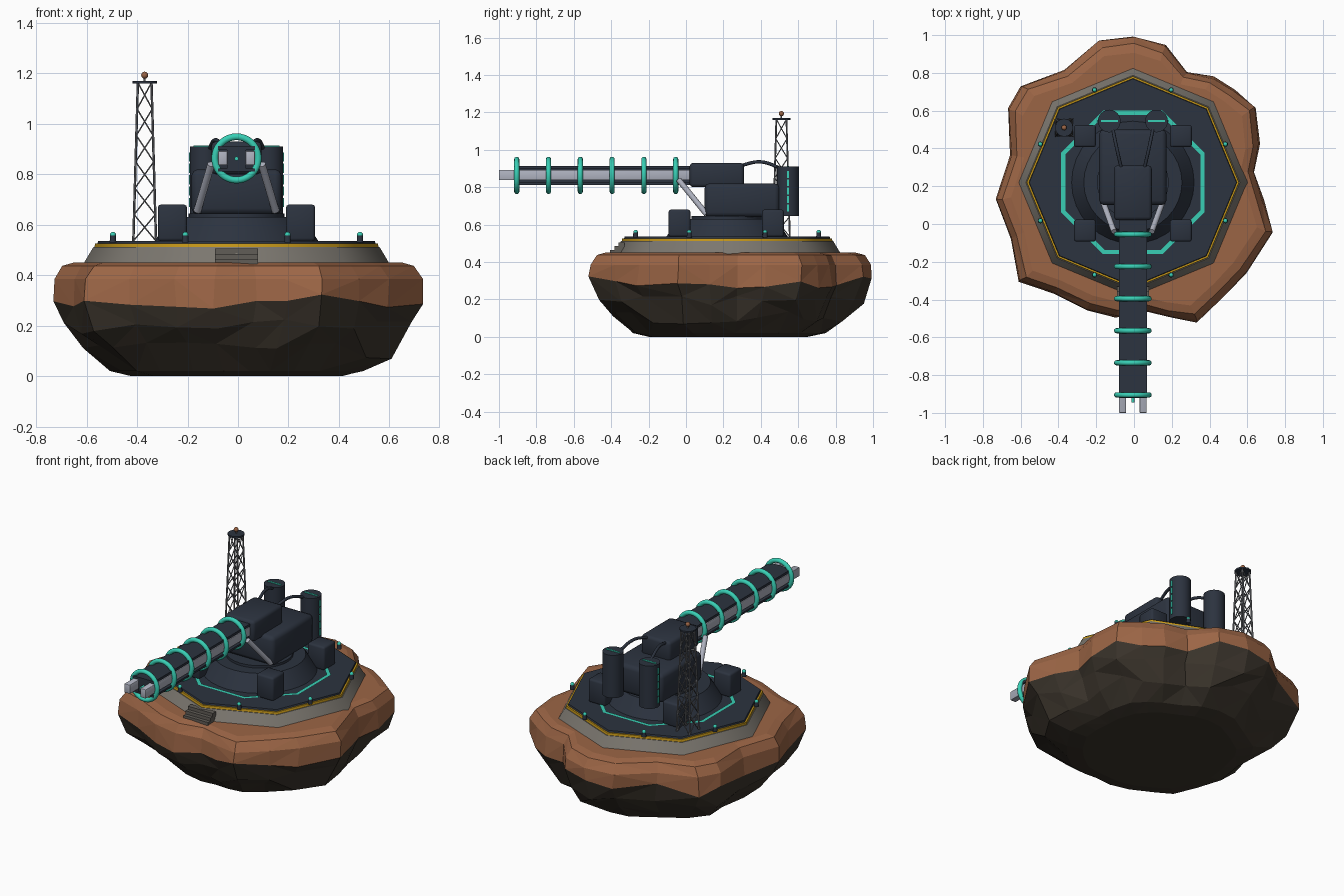
import bpy, bmesh, math, random
from mathutils import Vector, Matrix

random.seed(4)
if "Cube" in bpy.data.objects:
    bpy.data.objects.remove(bpy.data.objects["Cube"], do_unlink=True)


def material(name, *rgb):
    m = bpy.data.materials.new(name)
    m.use_nodes = True
    m.diffuse_color = (*rgb, 1)
    m.node_tree.nodes["Principled BSDF"].inputs["Base Color"].default_value = (*rgb, 1)
    return m


rust = material("rust rock", 0.33, 0.13, 0.06)
dark_rock = material("dark rock", 0.044, 0.035, 0.025)
concrete = material("concrete", 0.2, 0.185, 0.16)
step_grey = material("step grey", 0.12, 0.11, 0.095)
navy = material("navy metal", 0.025, 0.033, 0.05)
teal = material("teal glow", 0.04, 0.62, 0.46)
yellow = material("hazard yellow", 0.6, 0.33, 0.01)
silver = material("silver rail", 0.43, 0.45, 0.53)
mast_grey = material("mast grey", 0.17, 0.175, 0.19)

CX, CY = -.006, .22  # platform centre


def finish(bm, name, *mats, smooth=True, x=CX):
    bmesh.ops.recalc_face_normals(bm, faces=bm.faces)
    if smooth:
        for f in bm.faces:
            f.smooth = True
        for e in bm.edges:
            e.smooth = e.calc_face_angle(0) < 0.85
    mesh = bpy.data.meshes.new(name)
    bm.to_mesh(mesh)
    bm.free()
    for m in mats:
        mesh.materials.append(m)
    ob = bpy.data.objects.new(name, mesh)
    ob.location.x = x
    bpy.context.scene.collection.objects.link(ob)


def box(name, mat, x, y, z, bevel=0):
    """Box from (min, max) pairs along each axis."""
    bm = bmesh.new()
    bmesh.ops.create_cube(bm, size=1)
    for v in bm.verts:
        v.co = [(a + b) / 2 + c * (b - a) for (a, b), c in zip((x, y, z), v.co)]
    if bevel:
        bmesh.ops.bevel(bm, geom=bm.edges[:], offset=bevel, segments=2,
                        profile=0.5, affect='EDGES')
    finish(bm, name, mat, smooth=bool(bevel))


def add_rod(bm, a, b, r1, r2=None, sides=20):
    a, b = Vector(a), Vector(b)
    d = b - a
    rot = Matrix() if d.x == d.y == 0 else d.to_track_quat('Z', 'Y').to_matrix().to_4x4()
    bmesh.ops.create_cone(bm, cap_ends=True, segments=sides, radius1=r1,
                          radius2=r1 if r2 is None else r2, depth=d.length,
                          matrix=Matrix.Translation((a + b) / 2) @ rot)


def rod(name, mat, a, b, r1, r2=None, sides=20):
    bm = bmesh.new()
    add_rod(bm, a, b, r1, r2, sides)
    finish(bm, name, mat)


def disc(name, mat, z1, z2, r1, r2, sides=8):
    rod(name, mat, (0, CY, z1), (0, CY, z2), r1, r2, sides)


def ball(name, mat, pos, r):
    bm = bmesh.new()
    bmesh.ops.create_uvsphere(bm, u_segments=12, v_segments=8, radius=r,
                              matrix=Matrix.Translation(pos))
    finish(bm, name, mat)


# Floating rock: plan outline, scaled ring by ring as (height, scale, roundness, jitter)
outline = ((.74, -.05), (.69, .12), (.64, .28), (.67, .42), (.65, .62), (.54, .71), (.43, .78),
           (.28, .81), (.16, .95), (0, 1), (-.18, .98), (-.37, .82), (-.6, .74), (-.67, .62),
           (-.66, .37), (-.74, .13), (-.66, -.08), (-.61, -.31), (-.44, -.37), (-.25, -.46),
           (-.09, -.5), (.07, -.47), (.19, -.5), (.34, -.52), (.48, -.39), (.6, -.26))
rings = ((0, .58, .7, 0), (.02, .7, .5, .01), (.1, .85, .3, .02), (.19, .95, .1, .02),
         (.29, 1, 0, .012), (.385, .99, 0, .012), (.437, .945, 0, .008), (.45, .88, 0, 0))
bm = bmesh.new()
loops = []
for k, (z, s, rounding, jit) in enumerate(rings):
    loop = []
    for x, y in outline:
        p = Vector((x, y - CY))
        p = (p * (1 - rounding) + p.normalized() * .73 * rounding) * s
        p *= 1 - random.uniform(0, jit)
        side = Vector((-p.y, p.x)) * random.uniform(-jit, jit)
        dz = random.uniform(-.035, .035) if 2 <= k <= 4 else 0
        loop.append(bm.verts.new((p.x + side.x, CY + p.y + side.y, z + dz)))
    loops.append(loop)
n = len(outline)
for k in range(len(rings) - 1):
    for i in range(n):
        j = (i + 1) % n
        a, b, c, d = loops[k][i], loops[k][j], loops[k + 1][j], loops[k + 1][i]
        tris = ((a, b, c), (a, c, d)) if random.random() < .5 else ((a, b, d), (b, c, d))
        for t in tris:
            bm.faces.new(t).material_index = int(k < 4)
bm.faces.new(loops[0]).material_index = 1
bm.faces.new(loops[-1])
finish(bm, "floating_rock", rust, dark_rock, smooth=False, x=0)

# Octagonal platform
disc("concrete_foundation", concrete, .44, .512, .61, .567)
disc("hazard_band", yellow, .508, .526, .563, .561)
disc("deck", navy, .52, .536, .553, .548)
for i in range(3):
    box("front_step", step_grey, (-.085, .085), (-.405 + i * .022, -.33),
        (.445, .465 + i * .02))

# Glowing octagonal strip on the deck
bm = bmesh.new()
corners = [[bm.verts.new((r * math.cos(a), CY + r * math.sin(a), .541))
            for r in (.387, .411)] for a in [math.pi / 8 + i * math.pi / 4 for i in range(8)]]
for i in range(8):
    (a, b), (c, d) = corners[i - 1], corners[i]
    bm.faces.new((a, b, d, c))
finish(bm, "deck_light_strip", teal, smooth=False)

# Edge beacons
for i in range(8):
    a = math.pi / 8 + i * math.pi / 4
    x, y = .53 * math.cos(a), CY + .53 * math.sin(a)
    rod("beacon_post", navy, (x, y, .53), (x, y, .557), .014, .012, 10)
    ball("beacon_lamp", teal, (x, y, .56), .012)

# Turret pedestal and corner blocks
disc("pedestal", navy, .535, .63, .325, .26, 32)
disc("turntable", navy, .62, .645, .19, .19, 32)
for s in (-1, 1):
    for y in (-.035, .465):
        box("corner_block", navy, sorted((s * .196, s * .312)),
            (y - .058, y + .058), (.535, .68), .012)

# Turret body and breech
box("turret_body", navy, (-.178, .178), (.1, .5), (.64, .82), .025)
box("breech", navy, (-.1, .1), (.02, .31), (.8, .93), .018)

for s in (-1, 1):
    # Recoil struts
    rod("support_strut", silver, (s * .155, .11, .655), (s * .1, -.04, .84), .015)
    # Rear power cells with light strips
    x, y = s * .125, .545
    rod("power_cell", navy, (x, y, .645), (x, y, .91), .06, sides=24)
    box("cell_cap_light", teal, (x - .045, x + .045), (y - .006, y + .006), (.905, .914))
    for k in range(5):
        z = .67 + k * .045
        box("cell_side_light", teal, sorted((s * .18, s * .189)), (y - .006, y + .006), (z, z + .037))
    # Power cables
    curve = bpy.data.curves.new("power_cable", 'CURVE')
    curve.dimensions = '3D'
    curve.bevel_depth = .009
    curve.bevel_resolution = 2
    spline = curve.splines.new('BEZIER')
    path = ((s * .06, .29, .915), (s * .085, .4, .935), (s * .11, .52, .895))
    spline.bezier_points.add(2)
    for p, co in zip(spline.bezier_points, path):
        p.co = co
        p.handle_left_type = p.handle_right_type = 'AUTO'
    curve.materials.append(navy)
    cable = bpy.data.objects.new("power_cable", curve)
    cable.location.x = CX
    bpy.context.scene.collection.objects.link(cable)
    # Barrel rails
    box("barrel_rail", silver, sorted((s * .036, s * .073)), (-1, .03), (.837, .892), .003)

# Barrel plates, core and coils
box("barrel_top_plate", navy, (-.074, .074), (-.92, .03), (.897, .912))
box("barrel_bottom_plate", navy, (-.074, .074), (-.92, .03), (.812, .824))
box("barrel_core", navy, (-.037, .037), (-.915, .03), (.82, .9))
rod("barrel_emitter", teal, (0, -.945, .862), (0, -.9, .862), .008, sides=12)
for i in range(6):
    bm = bmesh.new()
    bmesh.ops.create_circle(bm, segments=10, radius=.014,
                            matrix=Matrix.Translation((.086, 0, 0)))
    bmesh.ops.spin(bm, geom=bm.edges[:] + bm.verts[:], cent=(0, 0, 0), axis=(0, 1, 0),
                   angle=math.tau, steps=36, dvec=(0, 0, 0))
    bmesh.ops.remove_doubles(bm, verts=bm.verts, dist=.0005)
    bmesh.ops.translate(bm, verts=bm.verts, vec=(0, -.905 + .17 * i, .863))
    finish(bm, "barrel_coil", teal)

# Lattice mast: four legs with crossed braces
MX, MY, BAYS = -.364, .51, 6


def mast_point(corner, level):
    t = level / BAYS
    r = .045 - .018 * t
    sx, sy = ((-1, -1), (1, -1), (1, 1), (-1, 1))[corner % 4]
    return MX + sx * r, MY + sy * r, .535 + .628 * t


bm = bmesh.new()
for c in range(4):
    add_rod(bm, mast_point(c, 0), mast_point(c, BAYS), .005, sides=6)
    for k in range(BAYS):
        add_rod(bm, mast_point(c, k), mast_point(c + 1, k + 1), .003, sides=5)
        add_rod(bm, mast_point(c + 1, k), mast_point(c, k + 1), .003, sides=5)
finish(bm, "lattice_mast", mast_grey)
rod("mast_platform", navy, (MX, MY, 1.16), (MX, MY, 1.17), .048, sides=12)
rod("mast_lamp_post", mast_grey, (MX, MY, 1.165), (MX, MY, 1.19), .004, sides=8)
ball("mast_lamp", rust, (MX, MY, 1.193), .014)
